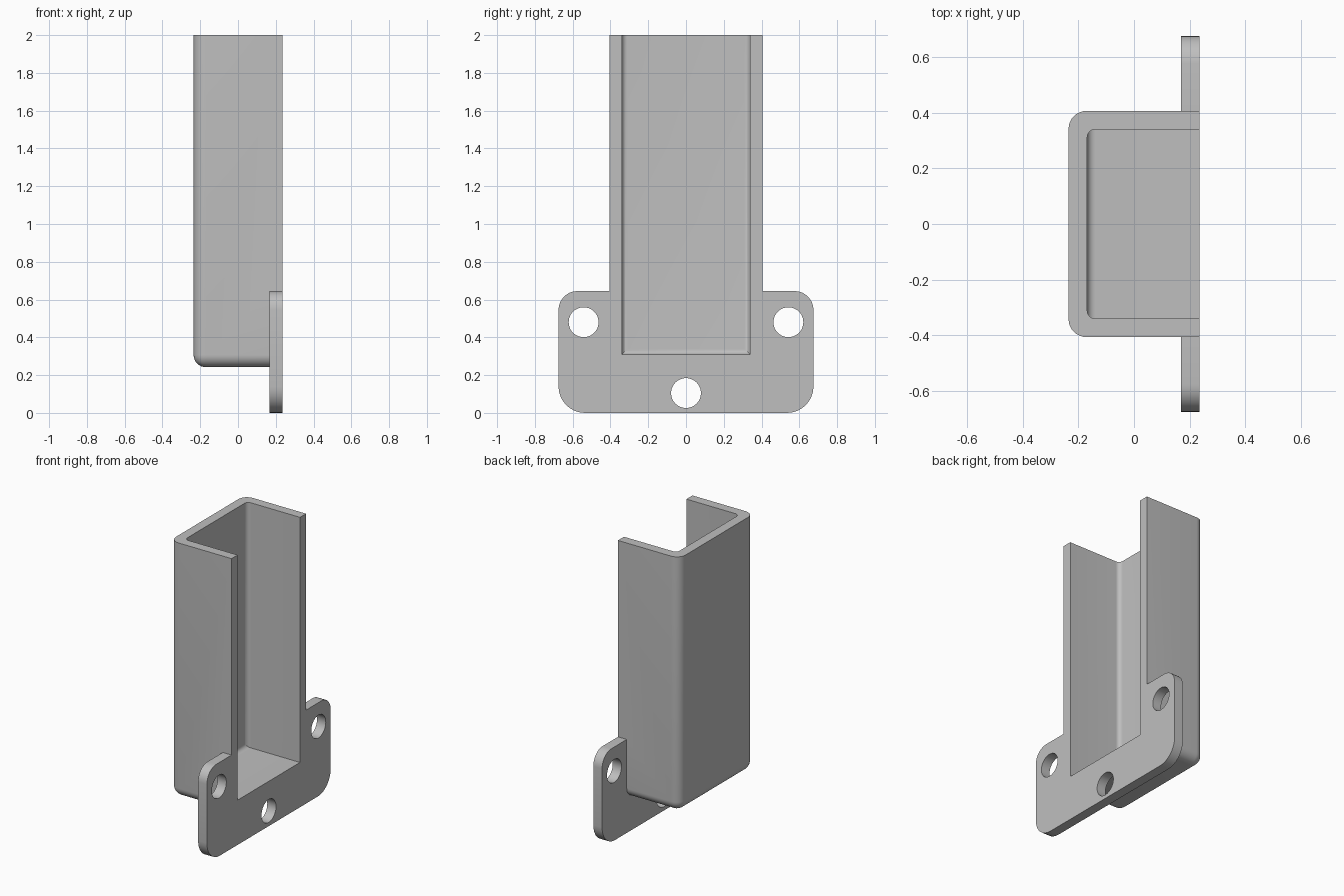
import bpy, bmesh
from mathutils import Matrix

cube = bpy.data.objects.get("Cube")
if cube:
    bpy.data.objects.remove(cube, do_unlink=True)

grey = bpy.data.materials.new("plain grey")
grey.use_nodes = True
colour = (0.52, 0.52, 0.52, 1)
grey.diffuse_color = colour
grey.node_tree.nodes["Principled BSDF"].inputs["Base Color"].default_value = colour

FACE = 0.235            # flush mounting plane
WALL = 0.067
FLOOR = 0.242


def finish(name, bm):
    bmesh.ops.recalc_face_normals(bm, faces=bm.faces)
    mesh = bpy.data.meshes.new(name)
    bm.to_mesh(mesh)
    bm.free()
    mesh.materials.append(grey)
    obj = bpy.data.objects.new(name, mesh)
    bpy.context.collection.objects.link(obj)
    return obj


def rounded_box(name, lo, hi, rounds):
    """Box between two corners; rounds is a list of (edge test, radius)."""
    bm = bmesh.new()
    bmesh.ops.create_cube(bm, size=1)
    for v in bm.verts:
        v.co = [h if c > 0 else l for c, l, h in zip(v.co, lo, hi)]
    for test, radius in rounds:
        edges = [e for e in bm.edges if test(*((e.verts[0].co + e.verts[1].co) / 2))]
        bmesh.ops.bevel(bm, geom=edges, offset=radius, offset_type='OFFSET',
                        segments=8, profile=0.5, affect='EDGES')
    return finish(name, bm)


def combine(target, other, operation):
    mod = target.modifiers.new(operation.lower(), 'BOOLEAN')
    mod.operation = operation
    mod.solver = 'EXACT'
    mod.object = other
    bpy.context.view_layer.objects.active = target
    bpy.ops.object.modifier_apply(modifier=mod.name)
    bpy.data.objects.remove(other, do_unlink=True)


# Channel body: rounded along the back uprights and around the underside
def body_edge(x, y, z):
    upright = x < -0.2 and abs(y) > 0.3
    underside = z < FLOOR + 0.01 and x < FACE - 0.01
    return upright or underside


bracket = rounded_box("channel_bracket", (-FACE, -0.406, FLOOR), (FACE, 0.406, 2),
                      [(body_edge, 0.065)])

# Mounting plate with larger radii at the lower corners
plate = rounded_box("mounting_plate", (FACE - WALL, -0.675, 0), (FACE, 0.675, 0.645), [
    (lambda x, y, z: abs(y) > 0.67 and z > 0.64, 0.1),
    (lambda x, y, z: abs(y) > 0.67 and z < 0.01, 0.14)])
combine(bracket, plate, 'UNION')

# Pocket, open at the top and at the mounting face
pocket = rounded_box("pocket_cutter", (-FACE + WALL, -0.34, FLOOR + WALL), (0.5, 0.34, 2.3),
                     [(lambda x, y, z: x < -0.16 and z < 2.2, 0.03)])
combine(bracket, pocket, 'DIFFERENCE')

# Screw holes
for y, z in ((-0.542, 0.48), (0.542, 0.48), (0, 0.105)):
    bm = bmesh.new()
    bmesh.ops.create_cone(bm, cap_ends=True, segments=48, radius1=0.079, radius2=0.079,
                          depth=0.3, matrix=Matrix.Translation((0.2, y, z))
                          @ Matrix.Rotation(1.5707963, 4, 'Y'))
    combine(bracket, finish("hole_cutter", bm), 'DIFFERENCE')

bpy.ops.object.select_all(action='DESELECT')
bracket.select_set(True)
bpy.context.view_layer.objects.active = bracket
bpy.ops.object.shade_smooth_by_angle(angle=0.5)
